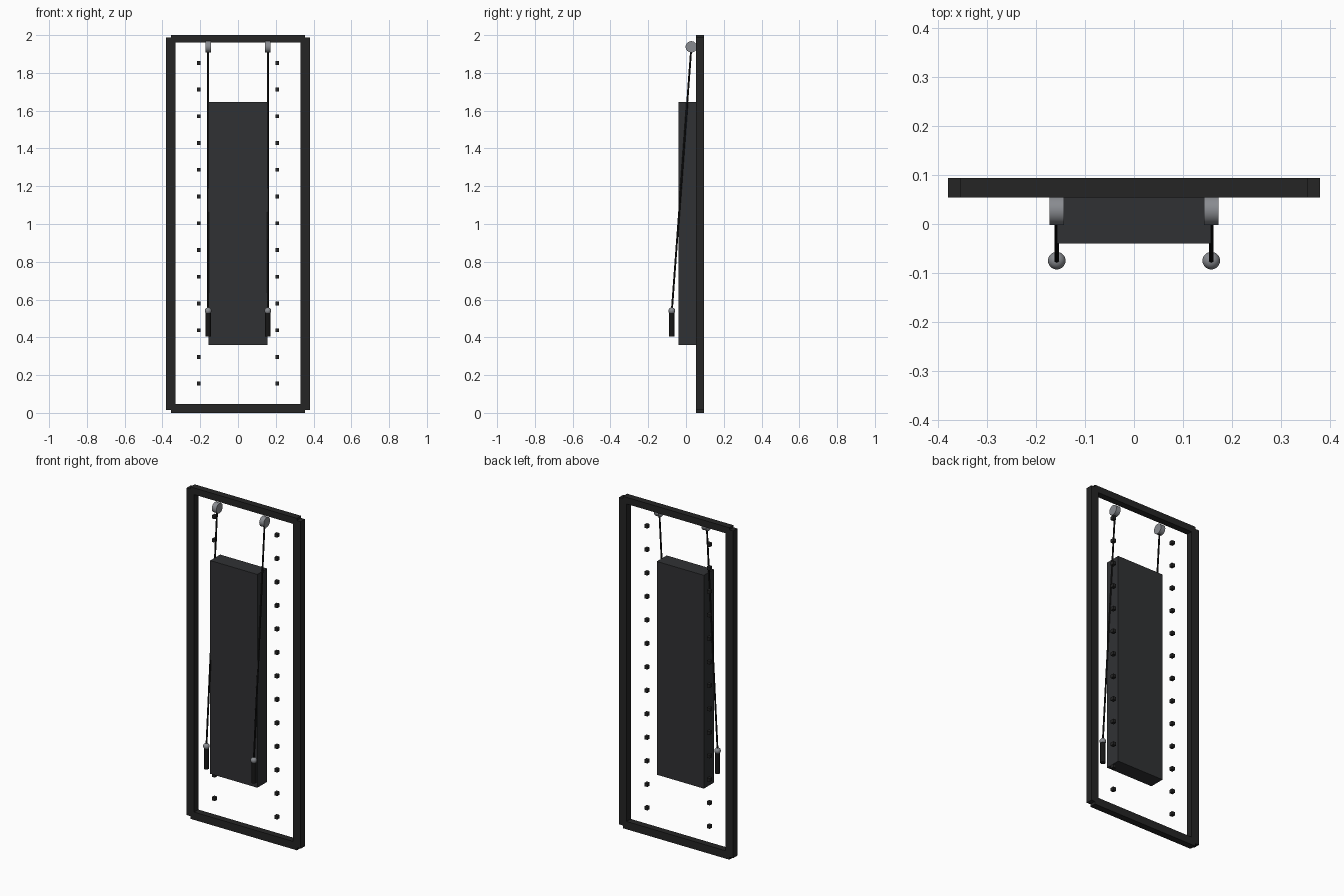
import bpy
from mathutils import Vector

if "Cube" in bpy.data.objects:
    bpy.data.objects.remove(bpy.data.objects["Cube"])


def material(name, rgb):
    m = bpy.data.materials.new(name)
    m.diffuse_color = (*rgb, 1)
    m.use_nodes = True
    m.node_tree.nodes["Principled BSDF"].inputs["Base Color"].default_value = m.diffuse_color
    return m


BLACK = material("frame_black", (0.018, 0.018, 0.018))
PAD = material("panel_charcoal", (0.03, 0.031, 0.034))
RUBBER = material("rubber_black", (0.008, 0.008, 0.008))
STEEL = material("steel_grey", (0.25, 0.26, 0.28))


def box(name, lo, hi, mat):
    lo, hi = Vector(lo), Vector(hi)
    bpy.ops.mesh.primitive_cube_add(size=1, location=(lo + hi) / 2)
    o = bpy.context.object
    o.name = name
    o.scale = hi - lo
    bpy.ops.object.transform_apply(location=False, rotation=False, scale=True)
    o.data.materials.append(mat)
    return o


def rod(name, a, b, radius, mat, sides=24):
    a, b = Vector(a), Vector(b)
    d = b - a
    bpy.ops.mesh.primitive_cylinder_add(vertices=sides, radius=radius,
                                        depth=d.length, location=(a + b) / 2)
    o = bpy.context.object
    o.name = name
    o.rotation_euler = d.to_track_quat('Z', 'Y').to_euler()
    o.data.materials.append(mat)
    bpy.ops.object.shade_smooth_by_angle()
    return o


# frame rails
Y0, Y1 = 0.054, 0.094
box("top_rail", (-0.355, Y0, 1.96), (0.355, Y1, 2.0), BLACK)
box("bottom_rail", (-0.355, Y0, 0), (0.355, Y1, 0.047), BLACK)

# central weight housing
box("center_panel", (-0.157, -0.04, 0.36), (0.157, 0.054, 1.645), PAD)

for side, s in (("left", -1), ("right", 1)):
    xs = sorted((s * 0.33, s * 0.38))
    box(side + "_rail", (xs[0], Y0, 0.016), (xs[1], Y1, 1.987), BLACK)

    # column of adjustment pegs
    for i in range(13):
        z = 0.155 + i * 0.1415
        box(f"{side}_peg_{i + 1}", (s * 0.208 - 0.01, 0.063, z - 0.01),
            (s * 0.208 + 0.01, 0.085, z + 0.01), BLACK)

    # pulley, cable, ball stop and handle
    x = s * 0.158
    rod(side + "_pulley", (x - 0.015, 0.028, 1.938), (x + 0.015, 0.028, 1.938),
        0.03, STEEL, 32)
    rod(side + "_cable", (x, 0.027, 1.92), (x, -0.075, 0.54), 0.005, RUBBER, 12)
    bpy.ops.mesh.primitive_uv_sphere_add(segments=24, ring_count=12, radius=0.018,
                                         location=(x, -0.075, 0.54))
    ball = bpy.context.object
    ball.name = side + "_cable_ball"
    ball.data.materials.append(STEEL)
    bpy.ops.object.shade_smooth_by_angle()
    rod(side + "_handle", (x, -0.075, 0.405), (x, -0.075, 0.535), 0.014, RUBBER)
